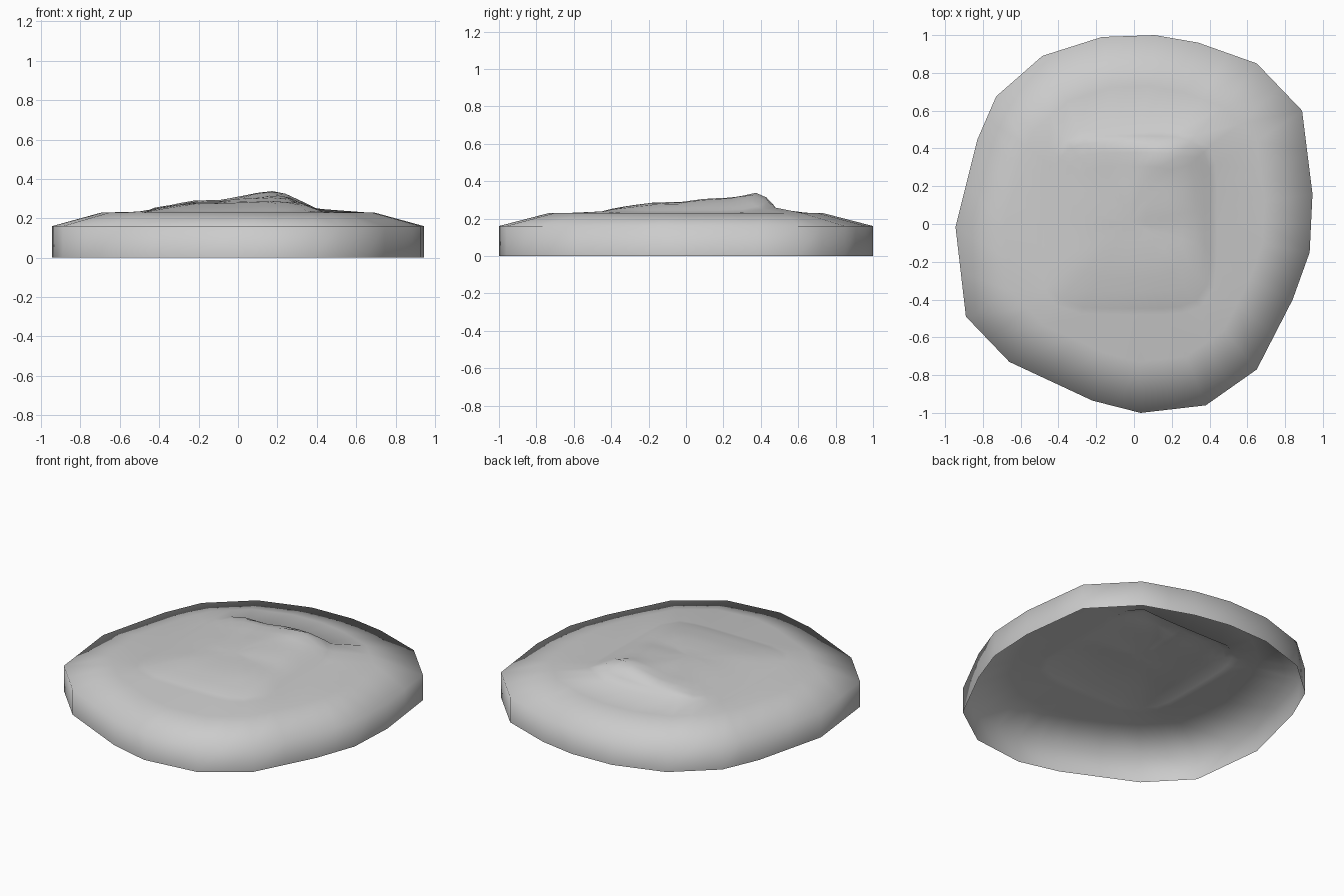
import bpy, bmesh, math

if "Cube" in bpy.data.objects:
    bpy.data.objects.remove(bpy.data.objects["Cube"])

# Irregular outline of the stone, seen from above
OUT = [(0.945, 0.16), (0.89, 0.60), (0.65, 0.85), (0.34, 0.96), (0.11, 1.0), (-0.17, 0.99),
       (-0.485, 0.89), (-0.73, 0.675), (-0.83, 0.445), (-0.945, -0.015), (-0.89, -0.49),
       (-0.66, -0.73), (-0.22, -0.935), (0.035, -1.0), (0.38, -0.96), (0.65, -0.77),
       (0.84, -0.40), (0.93, -0.15)]
# Mound silhouettes: height above the flat top, along x and along y
PX = [(-0.49, 0), (-0.42, .025), (-0.23, .06), (-0.08, .065), (0.15, .11), (0.22, .105), (0.29, .075), (0.44, 0)]
PY = [(-0.48, 0), (-0.39, .025), (-0.2, .055), (-0.02, .06), (0.09, .075), (0.27, .085), (0.37, .11), (0.44, .08), (0.5, 0)]
TOP = 0.23


def lerp(profile, t):
    for (a, va), (b, vb) in zip(profile, profile[1:]):
        if a <= t <= b:
            return va + (vb - va) * (t - a) / (b - a)
    return 0.0


def height(x, y):
    p, q = lerp(PX, x), lerp(PY, y)
    return TOP + 0.6 * min(p, q) + 0.4 * p * q / 0.11


# Split every outline side once, keeping the sides straight
pts = []
for i, (x, y) in enumerate(OUT):
    nx, ny = OUT[(i + 1) % len(OUT)]
    pts += [(x, y), ((x + nx) / 2, (y + ny) / 2)]


def mound_ring(f):
    ring = []
    for x, y in pts:
        a = math.atan2(y, x)
        c, s = math.cos(a), math.sin(a)
        r = f / (abs(c / 0.465) ** 5 + abs(s / 0.49) ** 5) ** 0.2
        mx, my = -0.025 + r * c, 0.01 + r * s
        ring.append((mx, my, height(mx, my)))
    return ring


# Open shell: wall, sloped shoulder, flat top, low uneven mound
rings = [[(x * k, y * k, z) for x, y in pts] for k, z in ((1, 0), (1, 0.16), (0.73, TOP))]
rings += [mound_ring(f) for f in (1, 0.93, 0.86, 0.75, 0.6, 0.42, 0.2)]

bm = bmesh.new()
loops = [[bm.verts.new(p) for p in ring] for ring in rings]
n = len(pts)
for lo, hi in zip(loops, loops[1:]):
    for i in range(n):
        j = (i + 1) % n
        bm.faces.new((lo[i], lo[j], hi[j], hi[i]))
centre = bm.verts.new((-0.025, 0.01, height(-0.025, 0.01)))
for i in range(n):
    bm.faces.new((loops[-1][i], loops[-1][(i + 1) % n], centre))
for f in bm.faces:
    f.smooth = True
mesh = bpy.data.meshes.new("stone_slab")
bm.to_mesh(mesh)
bm.free()
bpy.context.collection.objects.link(bpy.data.objects.new("stone_slab", mesh))
